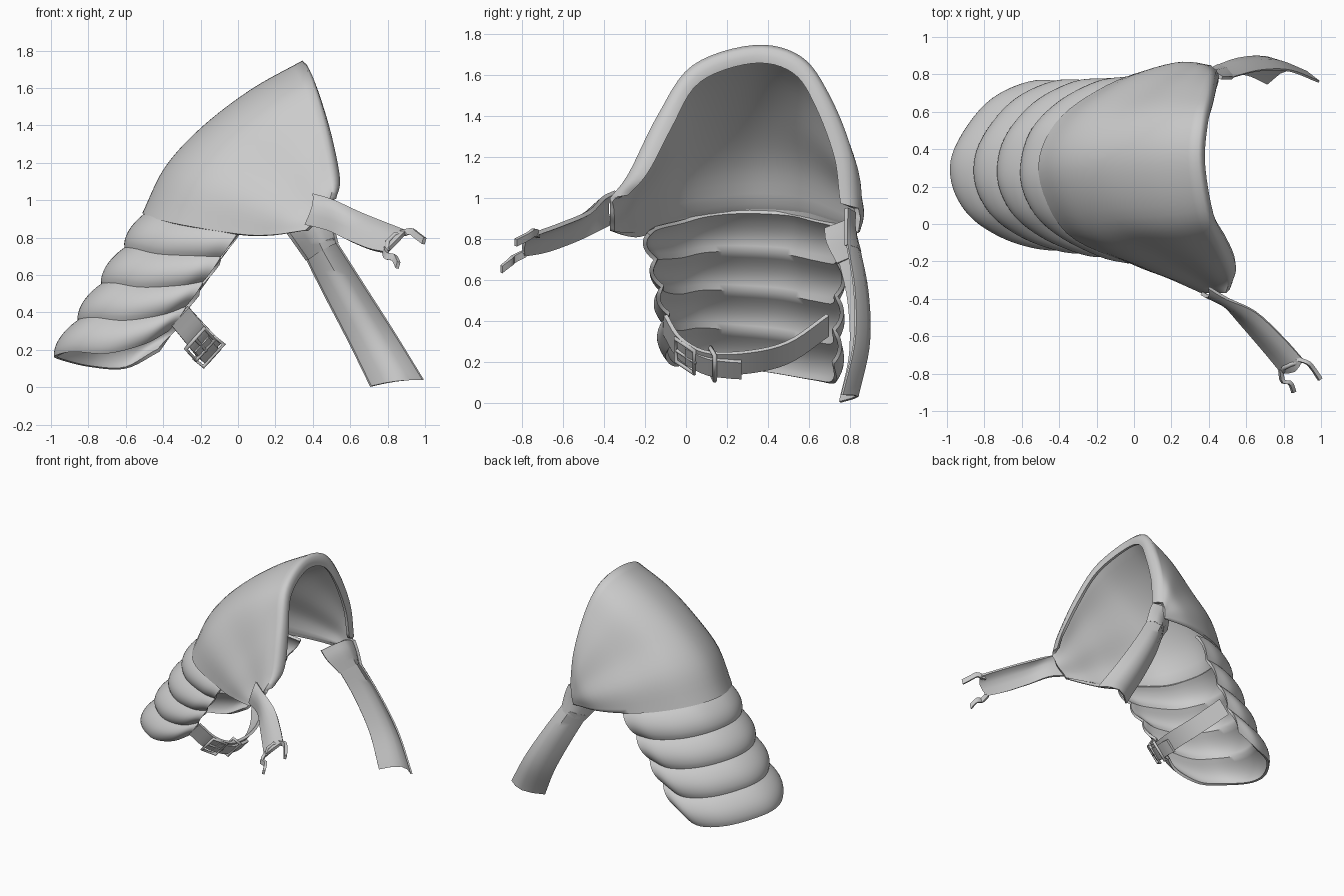
import bpy, math
from mathutils import Vector as V

if "Cube" in bpy.data.objects:
    bpy.data.objects.remove(bpy.data.objects["Cube"])


def spline(pts, t):
    """Catmull-Rom point on a control list, t in 0..1"""
    n = len(pts) - 1
    i = min(int(t * n), n - 1)
    f = t * n - i
    p1, p2 = V(pts[i]), V(pts[i + 1])
    p0 = V(pts[i - 1]) if i else 2 * p1 - p2
    p3 = V(pts[i + 2]) if i + 2 <= n else 2 * p2 - p1
    return p1 + 0.5 * f * ((p2 - p0) + f * ((2 * p0 - 5 * p1 + 4 * p2 - p3)
                           + f * (3 * (p1 - p2) + p3 - p0)))


def sheet(name, rows, thick, offset=-1, angle=50):
    """Skin a grid of points and give it thickness"""
    w = len(rows[0])
    faces = [(r * w + c, r * w + c + 1, (r + 1) * w + c + 1, (r + 1) * w + c)
             for r in range(len(rows) - 1) for c in range(w - 1)]
    me = bpy.data.meshes.new(name)
    me.from_pydata([p for r in rows for p in r], [], faces)
    ob = bpy.data.objects.new(name, me)
    bpy.context.collection.objects.link(ob)
    m = ob.modifiers.new("thickness", 'SOLIDIFY')
    m.thickness, m.offset = thick, offset
    bpy.ops.object.select_all(action='DESELECT')
    bpy.context.view_layer.objects.active = ob
    ob.select_set(True)
    bpy.ops.object.modifier_apply(modifier="thickness")
    bpy.ops.object.shade_smooth_by_angle(angle=math.radians(angle))
    return ob


def ribbon(name, a, b, bulge=(0, 0, 0), thick=0.02, n=16):
    """Strap between two edge paths, bowed across its width"""
    rows = []
    for i in range(n + 1):
        p, q = spline(a, i / n), spline(b, i / n)
        rows.append([p.lerp(q, s / 4) + V(bulge) * math.sin(math.pi * s / 4) for s in range(5)])
    return sheet(name, rows, thick, 0)


def tube(name, pts, r, closed=False):
    cu = bpy.data.curves.new(name, 'CURVE')
    cu.dimensions, cu.bevel_depth, cu.bevel_resolution, cu.use_fill_caps = '3D', r, 2, True
    s = cu.splines.new('POLY')
    s.points.add(len(pts) - 1)
    for k, p in zip(s.points, pts):
        k.co = (*p, 1)
    s.use_cyclic_u = closed
    ob = bpy.data.objects.new(name, cu)
    bpy.context.collection.objects.link(ob)
    return ob


# Shoulder cap: rim, middle and hem curves, front to back
rim = [(.49, -.37, 1.0), (.51, -.28, 1.12), (.46, -.14, 1.40), (.39, .03, 1.645), (.345, .33, 1.745),
       (.36, .56, 1.69), (.39, .70, 1.50), (.41, .81, 1.22), (.42, .84, .95)]
mid = [(.45, -.37, .92), (.37, -.31, .97), (.21, -.21, 1.13), (-.07, -.02, 1.33), (-.2, .3, 1.385),
       (-.11, .55, 1.36), (.09, .73, 1.21), (.3, .85, 1.03), (.41, .85, .9)]
hem = [(.36, -.37, .84), (.18, -.29, .815), (0, -.22, .82), (-.36, -.05, .88), (-.51, .27, .93),
       (-.42, .54, .92), (-.15, .74, .87), (.15, .84, .84), (.4, .84, .83)]


def between(a, b, u, j=.04):
    """Rounded-out curve halfway between two cap curves"""
    p = spline(a, u).lerp(spline(b, u), .5)
    return p + (p - V((.25, .3, .9))).normalized() * j * math.sin(math.pi * u) ** .8


N, M = 48, 20
lip, roll, cols = [], [], []
for j in range(N + 1):
    u = min(max(j / N, 0), 1)
    p = spline(rim, u)
    d = V((0, .27 - p.y, 1.1 - p.z)).normalized()
    lip.append([p + d * .09 + V((.03, 0, 0)), p + d * .055 + V((.035, 0, 0)), p + d * .02 + V((.022, 0, 0))])
    ctl = [p, between(rim, mid, u, .025), spline(mid, u), between(mid, hem, u), spline(hem, u)]
    cols.append([spline(ctl, i / M) for i in range(M + 1)])
    # hem tucks under towards the arm
    e = cols[-1][-1]
    cols[-1].append(e + (V((-.1, .3, e.z)) - e).normalized() * .02 + V((0, 0, -.004)))
rows = [[l[k] for l in lip] for k in range(3)] + [[c[i] for c in cols] for i in range(M + 2)]
sheet("shoulder_cap", rows, .025, angle=75)

# Four puffed arm bands below the cap
top = [(.0, -.19, .83), (-.12, -.15, .86), (-.33, -.03, .89), (-.44, .1, .925), (-.485, .28, .94),
       (-.43, .5, .93), (-.3, .63, .90), (-.12, .73, .875), (.02, .76, .85)]
end = [(-.37, -.06, .30), (-.5, -.10, .23), (-.7, -.06, .18), (-.88, .05, .19), (-.975, .22, .17),
       (-.96, .40, .15), (-.80, .63, .11), (-.6, .73, .10), (-.42, .72, .19)]
rows = []
bands, steps = 4, 9
for i in range(bands * steps + 1):
    t = i / (bands * steps)
    puff = .035 * abs(math.sin(math.pi * t * bands)) ** .8
    row = []
    for j in range(N + 1):
        p = spline(top, j / N).lerp(spline(end, j / N), t)
        c = V((-.05 - .4 * t, .3, p.z))
        row.append(p + (p - c).normalized() * puff)
    rows.append(row)
sheet("arm_bands", rows, .02)

# Front strap with forked end
ribbon("front_strap", [(.40, -.34, 1.03), (.5, -.40, 1.0), (.65, -.47, .93), (.8, -.61, .87), (.9, -.72, .83)],
       [(.36, -.37, .87), (.48, -.43, .84), (.58, -.54, .79), (.7, -.68, .74), (.79, -.79, .72)], (.02, -.03, .02))
forks = [[(.87, -.72, .82), (.93, -.74, .83), (.96, -.77, .81), (1.0, -.83, .78)],
         [(.79, -.78, .73), (.80, -.84, .70), (.84, -.85, .69), (.86, -.9, .65)]]
for f in forks:
    ribbon("strap_fork", [V(p) + V((0, 0, .02)) for p in f], [V(p) - V((.01, 0, .015)) for p in f], n=8)
tube("fork_loop", [(.9, -.73, .82), (.84, -.75, .82), (.80, -.77, .78), (.8, -.79, .73)], .012)

# Back strap hanging from the cap, and its upper collar
ribbon("back_strap", [(.35, .74, .72), (.46, .79, .5), (.59, .8, .25), (.71, .75, .005)],
       [(.51, .78, .80), (.67, .82, .55), (.83, .82, .3), (.99, .76, .04)], (.0, .08, .01), .012)
ribbon("back_strap_collar", [(.25, .68, .85), (.3, .69, .78), (.37, .74, .68)],
       [(.47, .78, .95), (.50, .78, .88), (.53, .78, .77)], (0, .085, .01), .02, 8)

# Buckled strap closing the arm opening
path = [(-.31, -.1, .38), (-.22, -.03, .27), (-.16, .1, .20), (-.14, .3, .20), (-.19, .5, .25), (-.31, .69, .38)]
h = V((.045, 0, .05))
ribbon("arm_strap", [V(p) + h for p in path], [V(p) - h for p in path], n=24)
tail = [(-.20, .0, .23), (-.16, .1, .18), (-.14, .2, .165), (-.14, .27, .16)]
ribbon("strap_tail", [V(p) + h * .85 for p in tail], [V(p) - h * .75 for p in tail], n=8)


def frame(name, a, b, k, r):
    a, b = V(a), V(b)
    return tube(name, [a + h * k, b + h * k, b - h * k, a - h * k], r, True)


frame("buckle_frame", (-.23, -.05, .26), (-.175, .04, .20), 1.1, .011)
frame("strap_keeper", (-.18, .12, .21), (-.13, .14, .17), 1.2, .011)
tube("buckle_prong", [(-.23, -.05, .26), (-.17, .05, .195)], .009)
